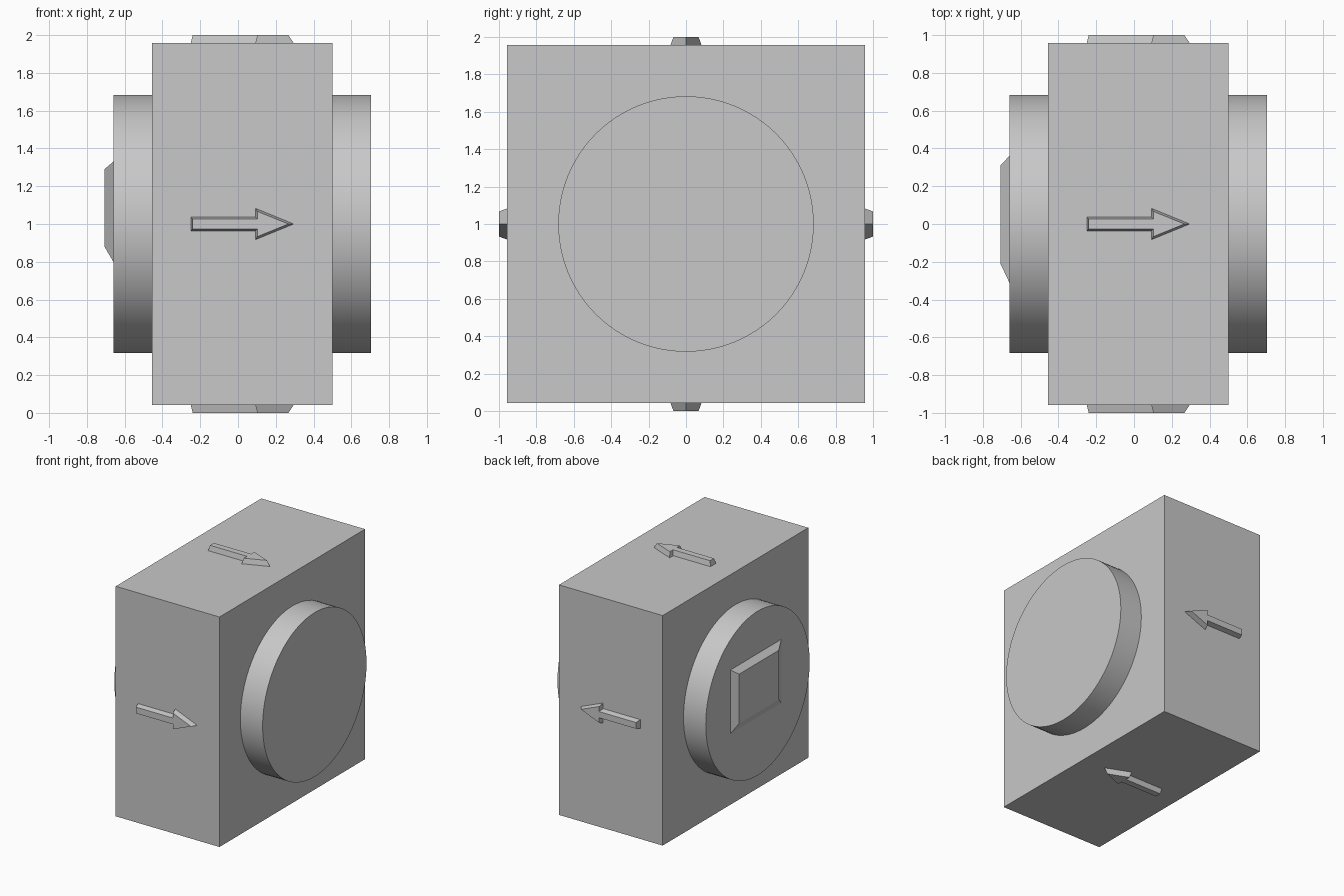
import bpy, bmesh, math
from mathutils import Matrix, Vector

cube = bpy.data.objects.get("Cube")
if cube:
    bpy.data.objects.remove(cube, do_unlink=True)

grey = bpy.data.materials.new("light grey")
grey.use_nodes = True
grey.diffuse_color = (0.58, 0.58, 0.58, 1)
grey.node_tree.nodes["Principled BSDF"].inputs["Base Color"].default_value = grey.diffuse_color

CENTRE = Vector((0, 0, 1))


def add_object(name, bm, matrix=Matrix()):
    bmesh.ops.transform(bm, matrix=matrix, verts=bm.verts)
    bmesh.ops.recalc_face_normals(bm, faces=bm.faces)
    mesh = bpy.data.meshes.new(name)
    bm.to_mesh(mesh)
    bm.free()
    mesh.materials.append(grey)
    obj = bpy.data.objects.new(name, mesh)
    bpy.context.collection.objects.link(obj)
    return obj


def tapered_plate(name, base, top, height, matrix):
    """Raised relief whose outline narrows from base to top."""
    bm = bmesh.new()
    low = [bm.verts.new((x, y, 0)) for x, y in base]
    high = [bm.verts.new((x, y, height)) for x, y in top]
    bm.faces.new(low[::-1])
    bm.faces.new(high)
    for i in range(len(low)):
        j = (i + 1) % len(low)
        bm.faces.new((low[i], low[j], high[j], high[i]))
    return add_object(name, bm, matrix)


# Square housing
bm = bmesh.new()
bmesh.ops.create_cube(bm, size=1)
add_object("housing", bm, Matrix.Translation((0.022, 0, 1)) @ Matrix.Diagonal((0.955, 1.914, 1.914, 1)))

# Round end caps on both sides
for name, inner, outer in (("left_cap", 0.5, 0.705), ("right_cap", -0.66, -0.455)):
    bm = bmesh.new()
    bmesh.ops.create_cone(bm, cap_ends=True, segments=96, radius1=0.683, radius2=0.683, depth=outer - inner)
    place = Matrix.Translation(((inner + outer) / 2, 0, 1)) @ Matrix.Rotation(math.pi / 2, 4, "Y")
    cap = add_object(name, bm, place)
    bpy.context.view_layer.objects.active = cap
    cap.select_set(True)
    bpy.ops.object.shade_smooth_by_angle()
    cap.select_set(False)


# Raised flow arrows on the four outer faces
def arrow_outline(tail, neck, tip, shaft, head):
    half = [(tail, -shaft), (neck, -shaft), (neck, -head), (tip, 0)]
    return half + [(x, -y) for x, y in half[-2::-1]]


arrow_base = arrow_outline(-0.25, 0.092, 0.295, 0.036, 0.083)
arrow_top = arrow_outline(-0.24, 0.102, 0.267, 0.026, 0.067)
for i, side in enumerate(("top", "front", "bottom", "back")):
    turn = Matrix.Rotation(i * math.pi / 2, 4, "X")
    place = Matrix.Translation(CENTRE) @ turn @ Matrix.Translation((0, 0, 0.957))
    tapered_plate(side + "_arrow", arrow_base, arrow_top, 0.043, place)


# Plain raised pad on the right cap
def rectangle(y0, y1, z0, z1):
    return [(-z1, y0), (-z0, y0), (-z0, y1), (-z1, y1)]


pad_place = Matrix.Translation((-0.66, 0, 0)) @ Matrix.Rotation(-math.pi / 2, 4, "Y") @ Matrix.Diagonal((-1, 1, 1, 1))
tapered_plate("right_pad", rectangle(-0.31, 0.36, 0.8, 1.33), rectangle(-0.21, 0.31, 0.88, 1.29), 0.047, pad_place)
